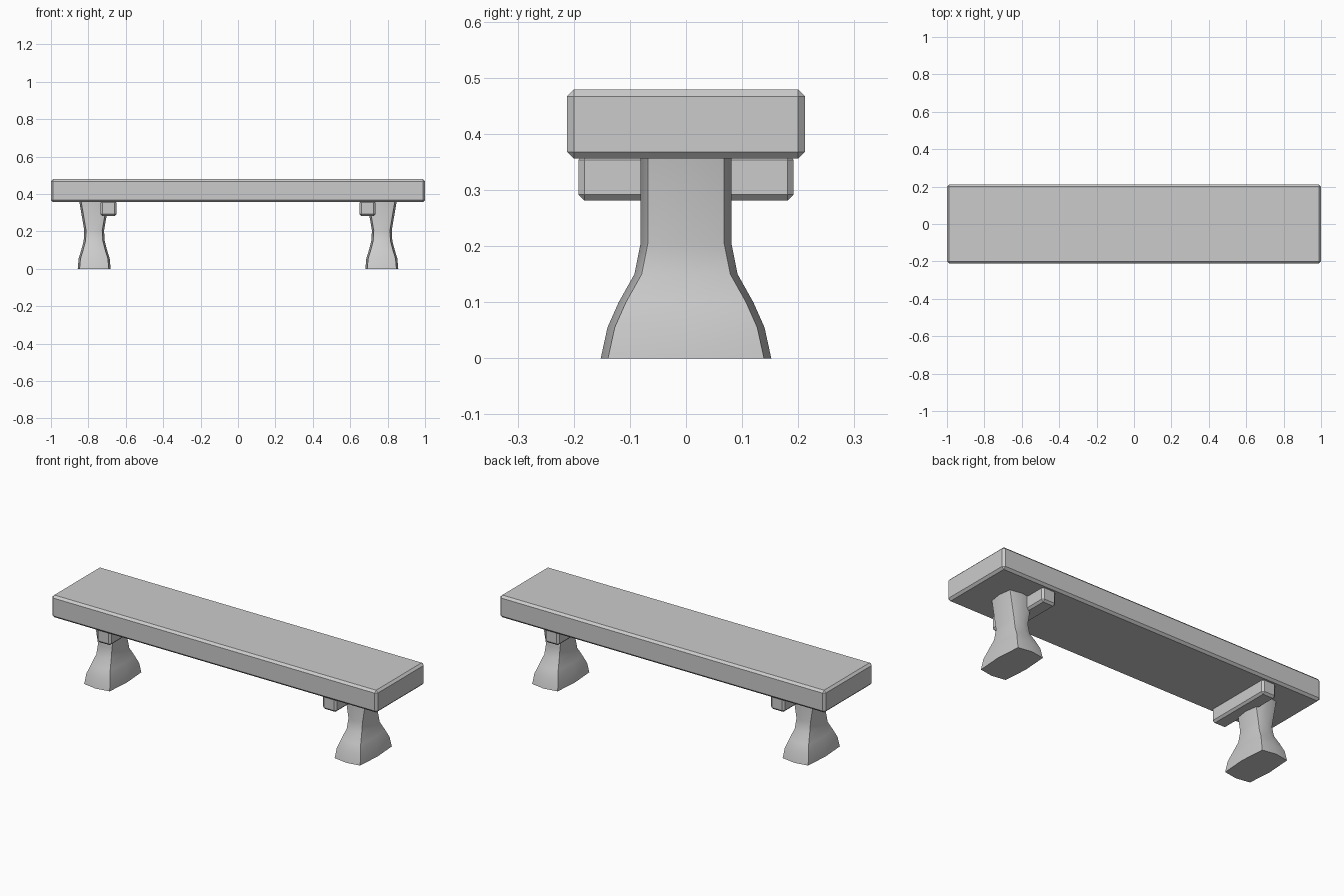
import bpy, bmesh
from math import radians

if "Cube" in bpy.data.objects:
    bpy.data.objects.remove(bpy.data.objects["Cube"])


def finish(bm, name):
    bmesh.ops.recalc_face_normals(bm, faces=bm.faces)
    me = bpy.data.meshes.new(name)
    bm.to_mesh(me)
    bm.free()
    ob = bpy.data.objects.new(name, me)
    bpy.context.collection.objects.link(ob)
    return ob


def chamfered_box(name, lo, hi, width):
    bm = bmesh.new()
    bmesh.ops.create_cube(bm, size=1)
    for v in bm.verts:
        v.co = [(a + b) / 2 + c * (b - a) for a, b, c in zip(lo, hi, v.co)]
    bmesh.ops.bevel(bm, geom=bm.edges[:], offset=width, segments=1,
                    affect='EDGES', profile=0.5)
    return finish(bm, name)


# leg profile: height, half width in x, half depth in y
LEG = [(0, .088, .152), (.055, .083, .14), (.10, .069, .12),
       (.15, .056, .092), (.205, .053, .081), (.357, .079, .081)]


def flared_leg(name, cx):
    # each ring is a rectangle with slightly bulged sides
    bm = bmesh.new()
    rings = []
    for z, hx, hy in LEG:
        kx, ky = hx - .01, hy - .013
        pts = [(hx, 0), (kx, ky), (0, hy), (-kx, ky),
               (-hx, 0), (-kx, -ky), (0, -hy), (kx, -ky)]
        rings.append([bm.verts.new((cx + x, y, z)) for x, y in pts])
    for a, b in zip(rings, rings[1:]):
        for i in range(8):
            j = (i + 1) % 8
            bm.faces.new((a[i], a[j], b[j], b[i]))
    bm.faces.new(rings[0])
    bm.faces.new(rings[-1])
    ob = finish(bm, name)
    bpy.ops.object.select_all(action='DESELECT')
    ob.select_set(True)
    bpy.context.view_layer.objects.active = ob
    bpy.ops.object.shade_smooth_by_angle(angle=radians(35))


# seat slab
chamfered_box("seat", (-1, -.212, .356), (1, .212, .479), .012)

# legs and the cross bars on their inner sides
for side, s in (("left", -1), ("right", 1)):
    flared_leg(side + "_leg", s * .769)
    x0, x1 = sorted((s * .65, s * .735))
    chamfered_box(side + "_cross_bar", (x0, -.192, .281), (x1, .192, .365), .011)
